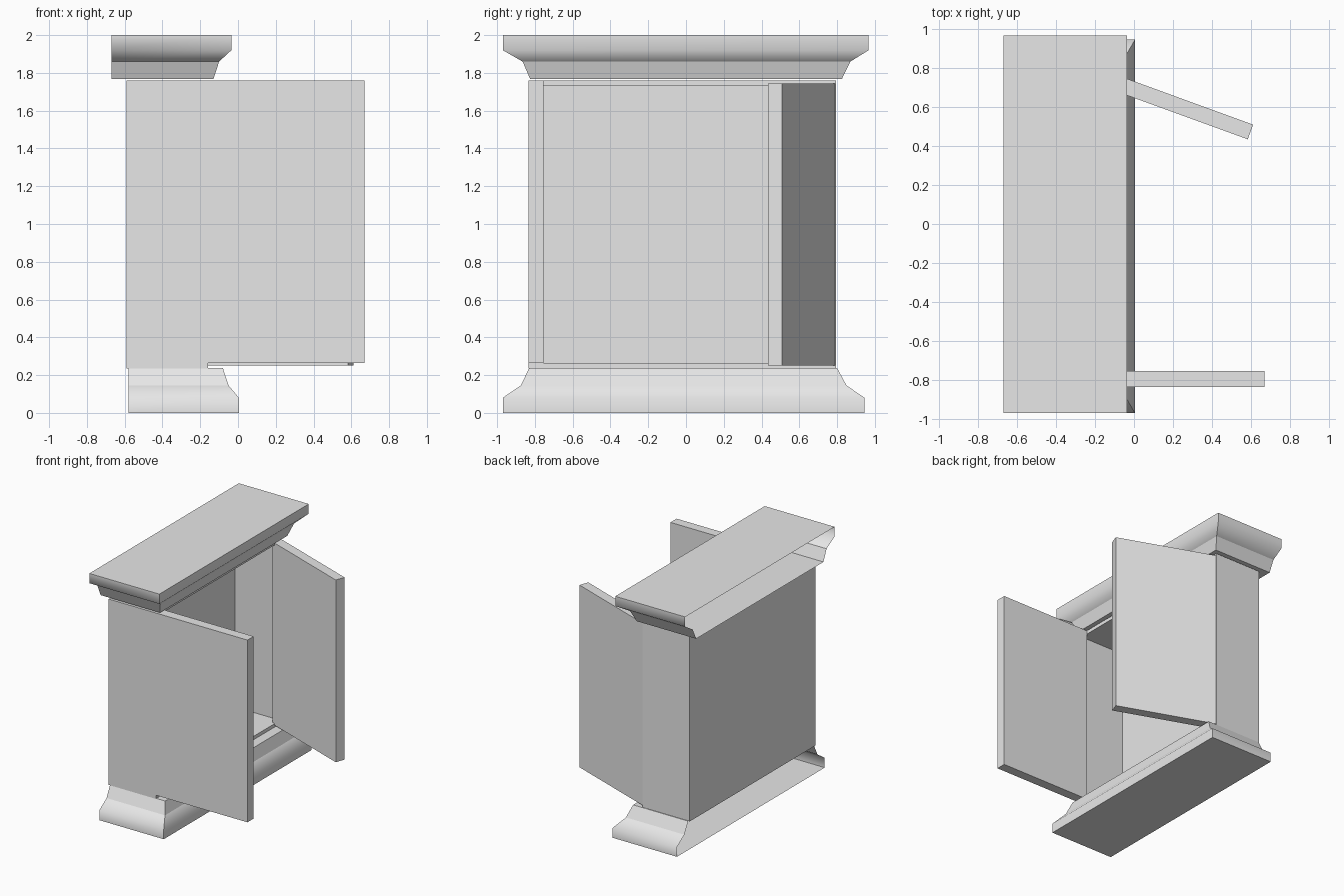
import bpy, bmesh, math
from mathutils import Matrix, Vector

cube = bpy.data.objects.get("Cube")
if cube:
    bpy.data.objects.remove(cube, do_unlink=True)

grey = bpy.data.materials.new("plain grey")
grey.use_nodes = True
grey.diffuse_color = (0.8, 0.8, 0.8, 1)
grey.node_tree.nodes["Principled BSDF"].inputs["Base Color"].default_value = (0.8, 0.8, 0.8, 1)


def finish(name, bm):
    mesh = bpy.data.meshes.new(name)
    bm.to_mesh(mesh)
    bm.free()
    mesh.materials.append(grey)
    obj = bpy.data.objects.new(name, mesh)
    bpy.context.collection.objects.link(obj)
    return obj


def box(name, low, high):
    bm = bmesh.new()
    low, high = Vector(low), Vector(high)
    bmesh.ops.create_cube(bm, size=1, matrix=Matrix.Translation((low + high) / 2)
                          @ Matrix.Diagonal((*(high - low), 1)))
    return finish(name, bm)


def moulding(name, back, levels, soft_level):
    """Mitred moulding round three sides, open at the back.
    Each level is (z, front x, lowest y, highest y)."""
    bm = bmesh.new()
    rings = [[bm.verts.new(p) for p in ((back, y0, z), (x, y0, z), (x, y1, z), (back, y1, z))]
             for z, x, y0, y1 in levels]
    for low, high in zip(rings, rings[1:]):
        for i in range(3):
            bm.faces.new((low[i], low[i + 1], high[i + 1], high[i]))
    bm.faces.new(rings[0][::-1])
    bm.faces.new(rings[-1])
    for face in bm.faces:
        face.smooth = True
    # Only the curved shoulder is shaded softly
    soft = set(rings[soft_level])
    for edge in bm.edges:
        edge.smooth = all(v in soft for v in edge.verts)
    return finish(name, bm)


# Body panels
BACK, FRONT = -0.59, -0.16
RIGHT, LEFT = -0.835, 0.795
BOTTOM, TOP = 0.235, 1.76
WALL, SHELF = 0.02, 0.03
box("back_panel", (BACK, RIGHT, BOTTOM), (BACK + WALL, LEFT, TOP))
box("right_wall", (BACK + WALL, RIGHT, BOTTOM), (FRONT, RIGHT + WALL, TOP))
box("left_wall", (BACK + WALL, LEFT - WALL, BOTTOM), (FRONT, LEFT, TOP))
box("floor_panel", (BACK + WALL, RIGHT + WALL, BOTTOM), (FRONT, LEFT - WALL, BOTTOM + SHELF))
box("ceiling_panel", (BACK + WALL, RIGHT + WALL, TOP - SHELF), (FRONT, LEFT - WALL, TOP))

# Doors, one fully open and one swung part way in
box("right_door", (FRONT, RIGHT, 0.265), (0.67, RIGHT + 0.08, 1.76))
left_door = box("left_door", (0, -0.08, 0.25), (0.82, 0, 1.745))
left_door.location = (FRONT, 0.79, 0)
left_door.rotation_euler.z = math.radians(-20)

# Base and cornice
moulding("base_moulding", -0.58, [
    (0, 0.005, -0.97, 0.945),
    (0.08, 0.005, -0.97, 0.945),
    (0.145, -0.05, -0.875, 0.85),
    (0.237, -0.08, -0.83, 0.8)], 1)
moulding("cornice", -0.67, [
    (1.767, -0.13, -0.825, 0.825),
    (1.86, -0.10, -0.865, 0.87),
    (1.92, -0.035, -0.97, 0.967),
    (2.0, -0.035, -0.97, 0.967)], 2)
